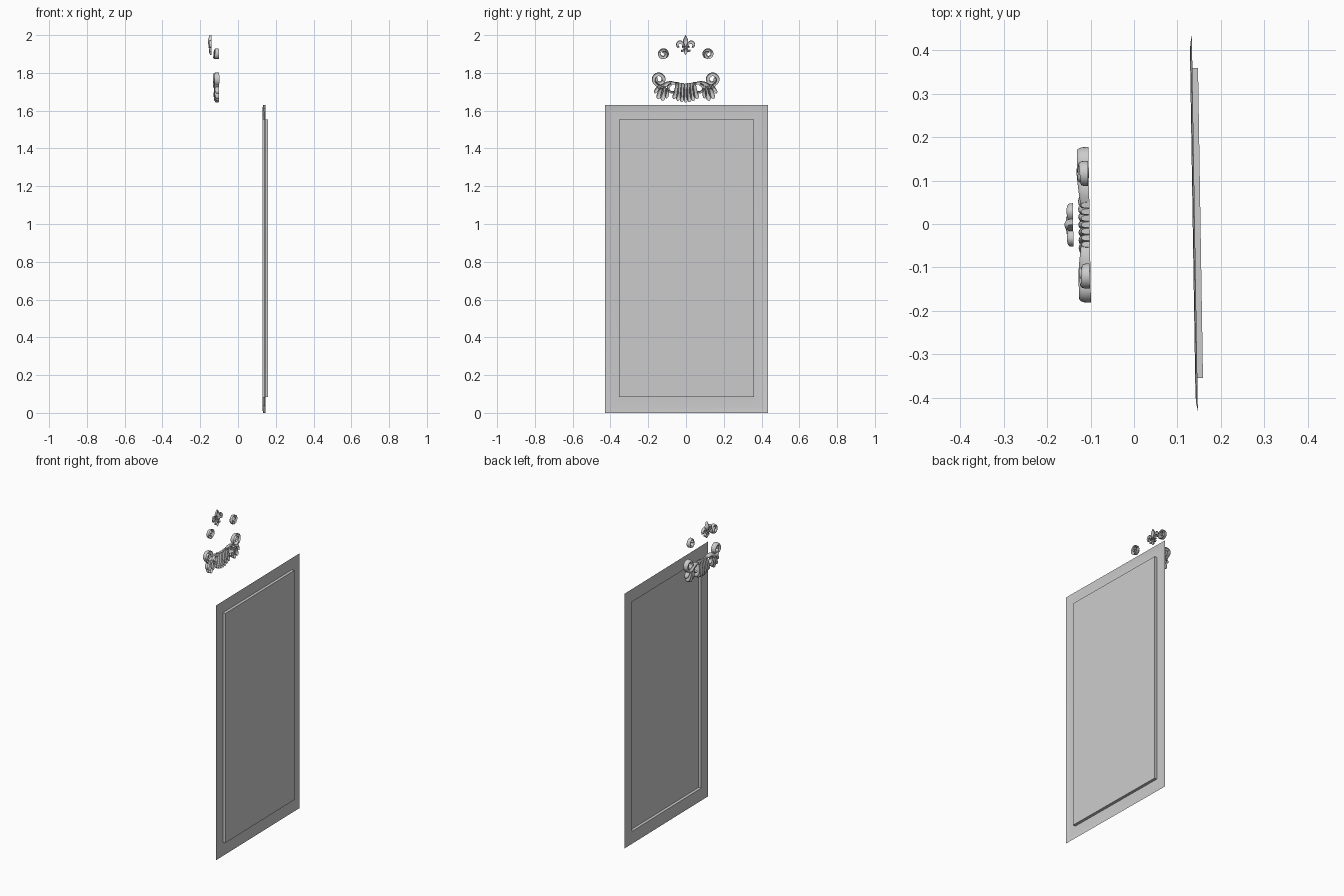
import bpy, bmesh
from math import sin, cos, pi, radians
from mathutils import Matrix, Vector

cube = bpy.data.objects.get("Cube")
if cube:
    bpy.data.objects.remove(cube)

grey = bpy.data.materials.new("plain_grey")
grey.use_nodes = True
grey.diffuse_color = (0.6, 0.6, 0.6, 1)
grey.node_tree.nodes["Principled BSDF"].inputs["Base Color"].default_value = (0.6, 0.6, 0.6, 1)

TURN = Matrix.Rotation(0.016, 4, 'Z')


def finish(name, bm):
    """Turn the bmesh into a smooth object with sharp creases."""
    bm.transform(TURN)
    mesh = bpy.data.meshes.new(name)
    bm.to_mesh(mesh)
    bm.free()
    mesh.materials.append(grey)
    obj = bpy.data.objects.new(name, mesh)
    bpy.context.collection.objects.link(obj)
    bpy.ops.object.select_all(action='DESELECT')
    obj.select_set(True)
    bpy.context.view_layer.objects.active = obj
    bpy.ops.object.shade_smooth_by_angle(angle=radians(40))


def smooth_path(points, steps=5):
    """Catmull-Rom curve through points of (y, z, half width)."""
    p = [Vector(q) for q in points]
    p = [2 * p[0] - p[1]] + p + [2 * p[-1] - p[-2]]
    out = []
    for i in range(1, len(p) - 2):
        a, b, c, d = p[i - 1:i + 3]
        for k in range(steps):
            t = k / steps
            out.append(0.5 * (2 * b + (c - a) * t + (2 * a - 5 * b + 4 * c - d) * t ** 2
                              + (3 * b - a - 3 * c + d) * t ** 3))
    return out + [p[-2]]


def spiral(cy, cz, r0, r1, a0, a1, w0, w1, n=22):
    out = []
    for i in range(n + 1):
        t = i / n
        r, a = r0 + (r1 - r0) * t, radians(a0 + (a1 - a0) * t)
        out.append(Vector((cy + r * cos(a), cz + r * sin(a), w0 + (w1 - w0) * t)))
    return out


def strip(bm, path, back, depth, side=1, sections=8):
    """Half-round relief moulding, open at the back, bulging towards -x."""
    rows = []
    widest = max(p.z for p in path)
    for i, p in enumerate(path):
        d = path[min(i + 1, len(path) - 1)] - path[max(i - 1, 0)]
        d = Vector((d.x, d.y)).normalized()
        high = depth * (0.45 + 0.55 * p.z / widest)
        row = []
        for k in range(sections + 1):
            a = pi * k / sections
            off = p.z * cos(a)
            row.append(bm.verts.new((back - high * max(sin(a), 0) ** 0.6,
                                     side * (p.x - d.y * off), p.y + d.x * off)))
        rows.append(row)
    for r, q in zip(rows, rows[1:]):
        for k in range(sections):
            f = (r[k], r[k + 1], q[k + 1], q[k])
            bm.faces.new(f if side > 0 else f[::-1])
    for row, flip in ((rows[0], side > 0), (rows[-1], side < 0)):
        bm.faces.new(row[::-1] if flip else row)


# Door panel: one pressed sheet, dished rim and a raised centre field
bm = bmesh.new()
rings = []
for half_y, low, high, x in ((0.432, 0, 1.63, 0.140), (0.415, 0.017, 1.613, 0.1365),
                             (0.395, 0.037, 1.593, 0.135), (0.357, 0.084, 1.552, 0.135),
                             (0.357, 0.084, 1.552, 0.153)):
    rings.append([bm.verts.new((x, y, z)) for y, z in
                  ((-half_y, low), (half_y, low), (half_y, high), (-half_y, high))])
for r, q in zip(rings, rings[1:]):
    for k in range(4):
        n = (k + 1) % 4
        bm.faces.new((r[k], r[n], q[n], q[k]))
bm.faces.new(rings[-1])
finish("raised_panel", bm)

# Lily finial: centre petal, curled side petals, band and foot
bm = bmesh.new()
strip(bm, smooth_path([(0, 2.0, .001), (0, 1.98, .011), (0, 1.965, .014),
                       (0, 1.945, .008), (0, 1.93, .006)]), -0.14, 0.02)
strip(bm, smooth_path([(0, 1.938, .006), (0, 1.92, .008), (0, 1.908, .009),
                       (0, 1.896, .001)]), -0.14, 0.014)
for s in (-1, 1):
    strip(bm, smooth_path([(.008, 1.938, .005), (.017, 1.957, .007), (.032, 1.963, .009),
                           (.043, 1.952, .007), (.041, 1.938, .005), (.033, 1.938, .003)]),
          -0.14, 0.015, s)
    strip(bm, smooth_path([(.004, 1.933, .004), (.013, 1.917, .005), (.021, 1.915, .004),
                           (.023, 1.923, .002)]), -0.14, 0.012, s)
strip(bm, smooth_path([(-.02, 1.936, .005), (0, 1.936, .006), (.02, 1.936, .005)]), -0.14, 0.017)
finish("lily_finial", bm)

# Pair of small scrolls
for s, name in ((-1, "right_small_scroll"), (1, "left_small_scroll")):
    bm = bmesh.new()
    strip(bm, spiral(.118, 1.901, .026, .02, 235, -85, .003, .009), -0.104, 0.024, s)
    strip(bm, spiral(.118, 1.901, .02, .006, -85, -300, .009, .007), -0.104, 0.026, s)
    finish(name, bm)

# Crest: ribbed shell in the middle
bm = bmesh.new()
for i in range(-3, 4):
    a = i / 3
    strip(bm, smooth_path([(a * .045, 1.745 + .006 * a * a, .007), (a * .048, 1.715, .011),
                           (a * .053, 1.675 + .012 * a * a, .013),
                           (a * .06, 1.655 + .018 * a * a, .011),
                           (a * .062, 1.643 + .018 * a * a, .003)]), -0.102, 0.026)
finish("crest_shell", bm)

# Crest: volutes, linking scrolls and leaves on each side
for s, name in ((-1, "right_crest_scroll"), (1, "left_crest_scroll")):
    bm = bmesh.new()
    strip(bm, spiral(.143, 1.766, .027, .026, -60, 200, .009, .01), -0.102, 0.028, s)
    strip(bm, spiral(.143, 1.766, .026, .008, 200, 400, .01, .007), -0.102, 0.024, s)
    strip(bm, smooth_path([(.16, 1.745, .008), (.14, 1.728, .011), (.118, 1.73, .012),
                           (.1, 1.742, .011), (.075, 1.747, .009), (.045, 1.742, .006)]),
          -0.102, 0.028, s)
    strip(bm, spiral(.072, 1.718, .021, .021, 80, -120, .008, .006), -0.102, 0.022, s)
    for y0, z0, y1, z1, w in ((.12, 1.73, .145, 1.672, .014), (.11, 1.73, .122, 1.662, .014),
                              (.098, 1.72, .1, 1.675, .011), (.14, 1.73, .16, 1.70, .010)):
        strip(bm, smooth_path([(y0, z0, .006), (y0 * .5 + y1 * .5, z0 * .5 + z1 * .5, w),
                               (y1, z1, w * .8), (y1 + .003, z1 - .01, .001)]), -0.102, 0.024, s)
    finish(name, bm)
